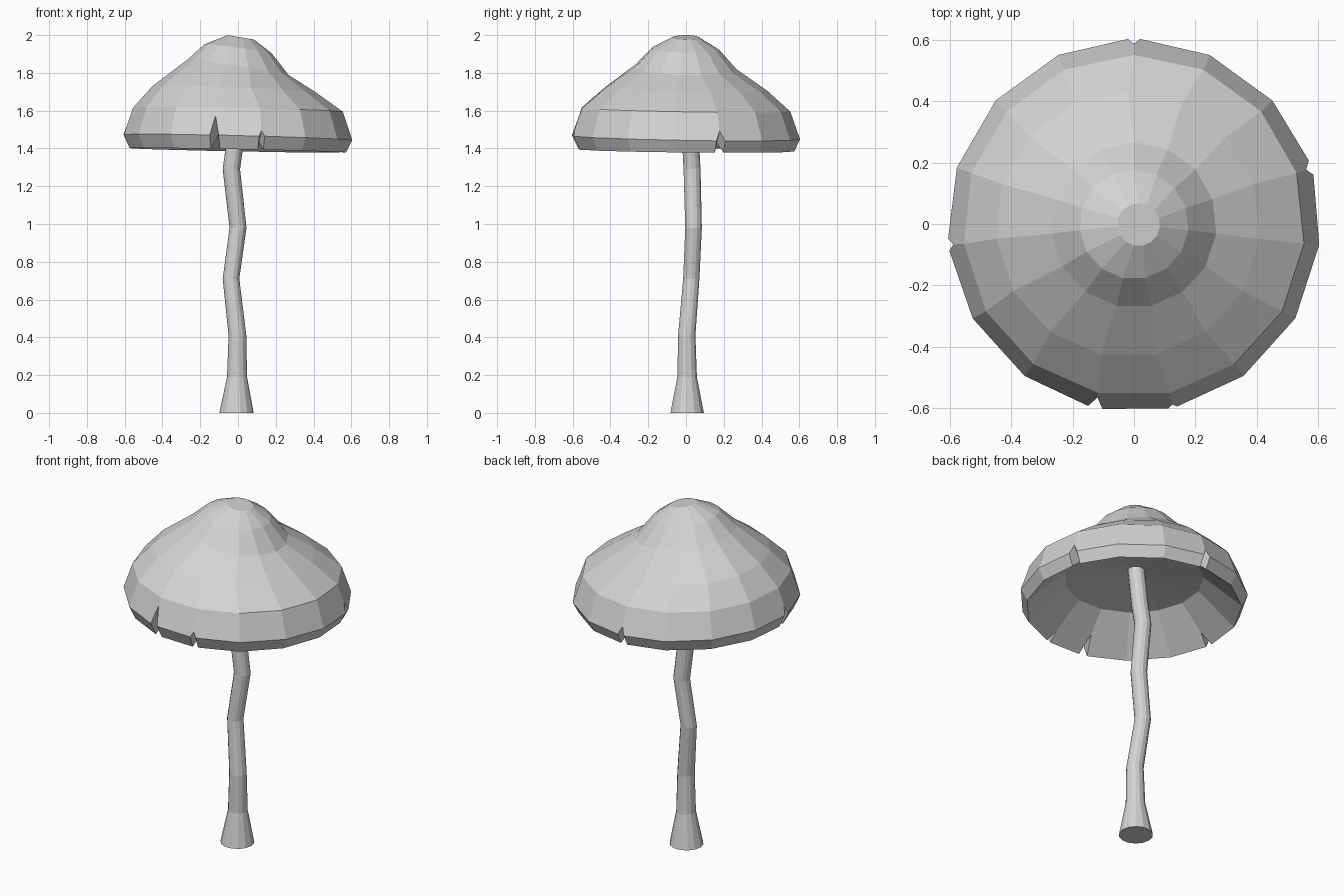
import bpy, bmesh, math
from mathutils import Vector

cube = bpy.data.objects.get("Cube")
if cube:
    bpy.data.objects.remove(cube, do_unlink=True)

grey = bpy.data.materials.new("pale_grey")
grey.use_nodes = True
colour = (0.65, 0.65, 0.65, 1.0)
grey.diffuse_color = colour
grey.node_tree.nodes["Principled BSDF"].inputs["Base Color"].default_value = colour


def make_object(name, bm):
    bmesh.ops.recalc_face_normals(bm, faces=bm.faces)
    mesh = bpy.data.meshes.new(name)
    bm.to_mesh(mesh)
    bm.free()
    mesh.materials.append(grey)
    obj = bpy.data.objects.new(name, mesh)
    bpy.context.collection.objects.link(obj)
    return obj


def ring_point(ring, angle):
    """Point on a (x, y, z, radius, x tilt, y tilt) ring."""
    cx, cy, z, r, tilt_x, tilt_y = ring
    x, y = r * math.cos(angle), r * math.sin(angle)
    return Vector((cx + x, cy + y, z + tilt_x * x + tilt_y * y))


# Cap: crown to rim on the outside, then the hollow underside with a shallow ceiling
SIDES = 15
cap_rings = [
    (0.015, -0.002, 1.988, 0.07, -0.17, 0), (0, -0.002, 1.928, 0.178, -0.13, -0.03),
    (0, -0.003, 1.828, 0.27, -0.15, -0.03), (-0.02, -0.003, 1.715, 0.432, -0.04, -0.02),
    (0, -0.006, 1.605, 0.558, -0.02, -0.017), (0, -0.004, 1.458, 0.608, -0.025, -0.017),
    (0, -0.002, 1.39, 0.575, -0.02, -0.01), (0, 0, 1.57, 0.37, -0.02, -0.01),
    (0, 0, 1.62, 0.03, 0, 0),
]
SHOULDER, RIM, LIP, INNER = 4, 5, 6, 7

# Split columns: how far down the rim band the split begins, depth inside, half width
splits = {0: (0.7, 0.35, 0.02), 4: (0.7, 0.3, 0.02), 7: (0.3, 0.45, 0.024),
          8: (0.8, 0.25, 0.015), 12: (0.65, 0.35, 0.024)}

bm = bmesh.new()
columns = []
for i in range(SIDES):
    angle = math.pi / 2 + math.tau * i / SIDES
    points = [ring_point(ring, angle) for ring in cap_rings]
    shared = [bm.verts.new(p) for p in points]
    before, after = shared, shared
    peaks = []
    if i in splits:
        start, depth, half = splits[i]
        peaks = [bm.verts.new(points[SHOULDER].lerp(points[RIM], start)),
                 bm.verts.new(points[LIP].lerp(points[INNER], depth))]
        tangent = Vector((-math.sin(angle), math.cos(angle), 0)) * half
        before, after = shared[:], shared[:]
        for k in (RIM, LIP):
            before[k] = bm.verts.new(points[k] - tangent)
            after[k] = bm.verts.new(points[k] + tangent)
            bm.verts.remove(shared[k])
        # Cut walls through the thickness of the rim
        for side in (before, after):
            bm.faces.new((peaks[0], side[RIM], side[LIP], peaks[1]))
    columns.append((before, after, peaks))

for i in range(SIDES):
    _, a, a_peaks = columns[i]
    b, _, b_peaks = columns[(i + 1) % SIDES]
    for k in range(len(cap_rings) - 1):
        # Bands touching a split gain its peak as an extra corner
        which = {SHOULDER: 0, LIP: 1}.get(k)
        a_mid = [a_peaks[which]] if a_peaks and which is not None else []
        b_mid = [b_peaks[which]] if b_peaks and which is not None else []
        bm.faces.new([a[k]] + a_mid + [a[k + 1], b[k + 1]] + b_mid + [b[k]])
for end in (0, -1):
    bm.faces.new([before[end] for before, _, _ in columns])
make_object("cap", bm)

# Stem: crooked tapering stalk with a flared foot
stem_rings = [
    (-0.008, 0.006, 0, 0.091), (-0.005, 0.006, 0.19, 0.053), (-0.003, 0.004, 0.41, 0.047),
    (-0.037, 0.028, 0.71, 0.044), (0, 0.04, 0.98, 0.045), (-0.035, 0.032, 1.29, 0.046),
    (-0.02, 0.026, 1.4, 0.046), (0, 0.015, 1.64, 0.046),
]
STEM_SIDES = 14
bm = bmesh.new()
loops = [[bm.verts.new(ring_point(ring + (0, 0), math.tau * i / STEM_SIDES))
          for i in range(STEM_SIDES)] for ring in stem_rings]
for low, high in zip(loops, loops[1:]):
    for i in range(STEM_SIDES):
        j = (i + 1) % STEM_SIDES
        bm.faces.new((low[i], low[j], high[j], high[i]))
bm.faces.new(loops[0])
bm.faces.new(loops[-1])
make_object("stem", bm)
